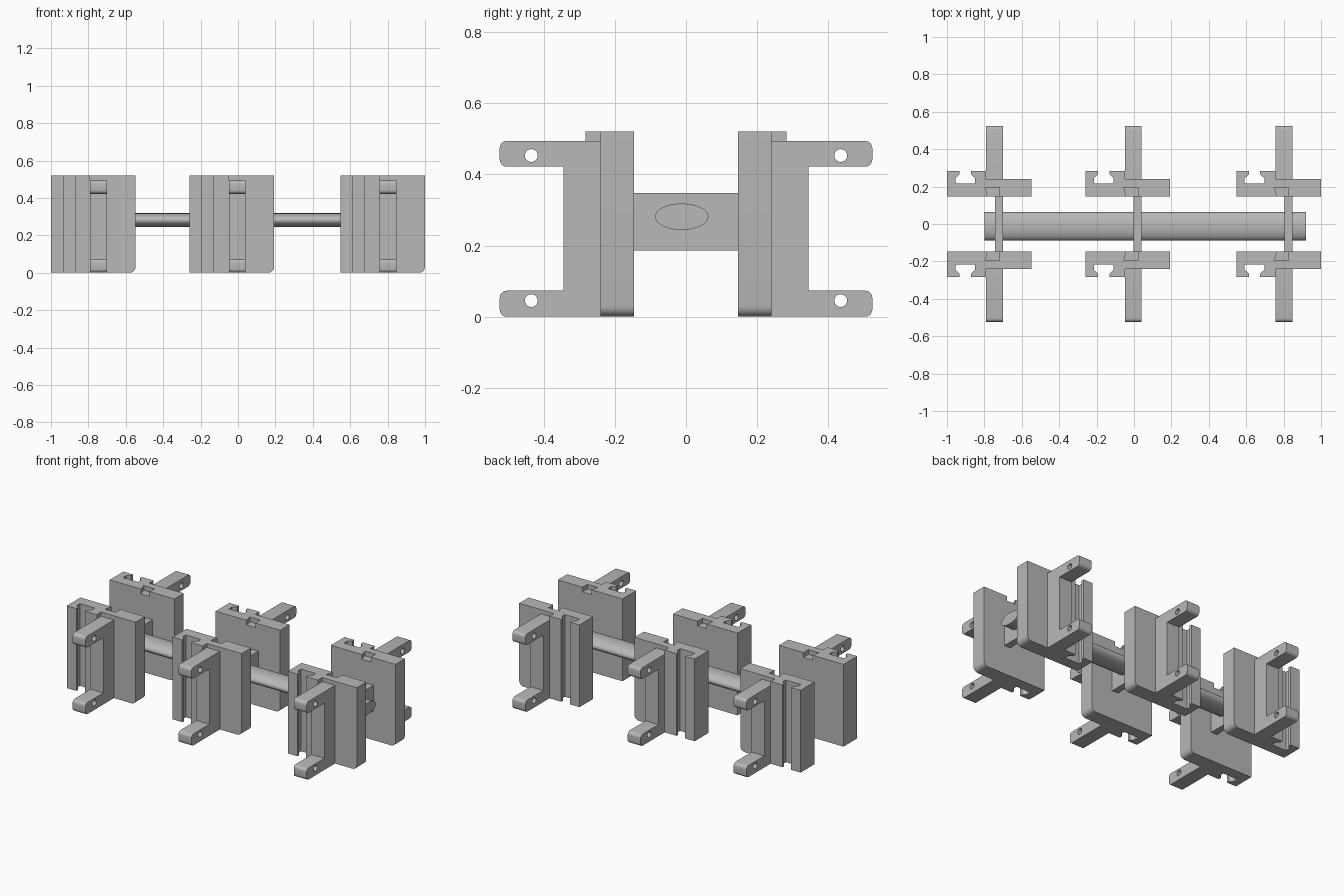
import bpy, bmesh
from mathutils import Vector

HEIGHT = 0.52
ARM_END = 0.524
INNER = 0.146

old = bpy.data.objects.get("Cube")
if old:
    bpy.data.objects.remove(old, do_unlink=True)

grey = bpy.data.materials.new("plain_grey")
grey.use_nodes = True
grey.diffuse_color = (0.48, 0.48, 0.48, 1)
grey.node_tree.nodes["Principled BSDF"].inputs["Base Color"].default_value = grey.diffuse_color


def prism(name, points, direction, round_edge=None, radius=0.0):
    """Extrude a flat outline along direction; round the edges chosen by a rule."""
    bm = bmesh.new()
    face = bm.faces.new([bm.verts.new(p) for p in points])
    out = bmesh.ops.extrude_face_region(bm, geom=[face])
    top = [v for v in out["geom"] if isinstance(v, bmesh.types.BMVert)]
    bmesh.ops.translate(bm, verts=top, vec=Vector(direction))
    # the starting face stays as the closing cap
    bmesh.ops.recalc_face_normals(bm, faces=bm.faces)
    if round_edge:
        edges = [e for e in bm.edges if round_edge(*[v.co for v in e.verts])]
        bmesh.ops.bevel(bm, geom=edges, offset=radius, segments=5,
                        profile=0.5, affect='EDGES')
    mesh = bpy.data.meshes.new(name)
    bm.to_mesh(mesh)
    bm.free()
    mesh.materials.append(grey)
    obj = bpy.data.objects.new(name, mesh)
    bpy.context.collection.objects.link(obj)
    return obj


def apply_modifier(obj, kind, **settings):
    mod = obj.modifiers.new(kind.title(), kind)
    for key, value in settings.items():
        setattr(mod, key, value)
    bpy.ops.object.select_all(action='DESELECT')
    bpy.context.view_layer.objects.active = obj
    obj.select_set(True)
    bpy.ops.object.modifier_apply(modifier=mod.name)


def cut(obj, cutter):
    cutter.hide_render = True
    apply_modifier(obj, 'BOOLEAN', operation='DIFFERENCE', solver='EXACT', object=cutter)
    bpy.data.objects.remove(cutter, do_unlink=True)


def smooth(obj):
    bpy.ops.object.select_all(action='DESELECT')
    bpy.context.view_layer.objects.active = obj
    obj.select_set(True)
    bpy.ops.object.shade_smooth_by_angle()


# Side plate with an undercut slot and one rounded bottom corner
outline = [(0, INNER), (0.452, INNER), (0.452, 0.24), (0.21, 0.24), (0.21, 0.283),
           (0.128, 0.283), (0.128, 0.265), (0.15, 0.245), (0.15, 0.216),
           (0.045, 0.216), (0.045, 0.245), (0.067, 0.265), (0.067, 0.283), (0, 0.283)]
plate = prism("side_plates", [(x, y, 0) for x, y in outline], (0, 0, HEIGHT),
              lambda a, b: min(a.x, b.x) > 0.45 and max(a.z, b.z) < 0.001, 0.03)

# Shallow dovetail notch at the top of the inner face
notch = [(0.22, INNER - 0.01), (0.28, INNER - 0.01), (0.28, 0.195), (0.205, 0.195)]
cut(plate, prism("notch_cutter", [(x, y, HEIGHT - 0.03) for x, y in notch], (0, 0, 0.1)))

# Bracket: a web with two rounded arms
outline = [(0.2, 0), (ARM_END, 0), (ARM_END, 0.073), (0.345, 0.073),
           (0.345, 0.422), (ARM_END, 0.422), (ARM_END, 0.494), (0.2, 0.494)]
bracket = prism("arm_brackets", [(0.21, y, z) for y, z in outline], (0.09, 0, 0),
                lambda a, b: min(a.y, b.y) > ARM_END - 0.001 and abs(a.x - b.x) > 0.05, 0.02)

# Pin holes through the arms
for z in (0.045, 0.453):
    bpy.ops.mesh.primitive_cylinder_add(vertices=32, radius=0.018, depth=0.3,
                                        location=(0.25, 0.435, z), rotation=(0, 1.5708, 0))
    cut(bracket, bpy.context.object)

# Cross plate joining the two sides
cross = prism("cross_plate", [(0.257, -0.15, 0.186), (0.257, 0.15, 0.186),
                              (0.257, 0.15, 0.348), (0.257, -0.15, 0.348)], (0.043, 0, 0))

# Mirror the sides front to back, then repeat the unit along the rod
for part in (plate, bracket):
    apply_modifier(part, 'MIRROR', use_axis=(False, True, False), use_clip=False)
    smooth(part)

for part in (plate, bracket, cross):
    base = part.name
    for label, x in (("right", -1.0), ("middle", -0.259), ("left", 0.547)):
        obj = part if label == "right" else part.copy()
        if obj is not part:
            bpy.context.collection.objects.link(obj)
        obj.name = f"{label}_{base}"
        obj.location.x = x

# Long oval rod through all three units
bpy.ops.mesh.primitive_cylinder_add(vertices=64, radius=1, depth=1.72,
                                    location=(0.06, -0.012, 0.281), rotation=(0, 1.5708, 0))
rod = bpy.context.object
rod.name = "oval_rod"
rod.scale = (0.037, 0.075, 1)
rod.data.materials.append(grey)
smooth(rod)
